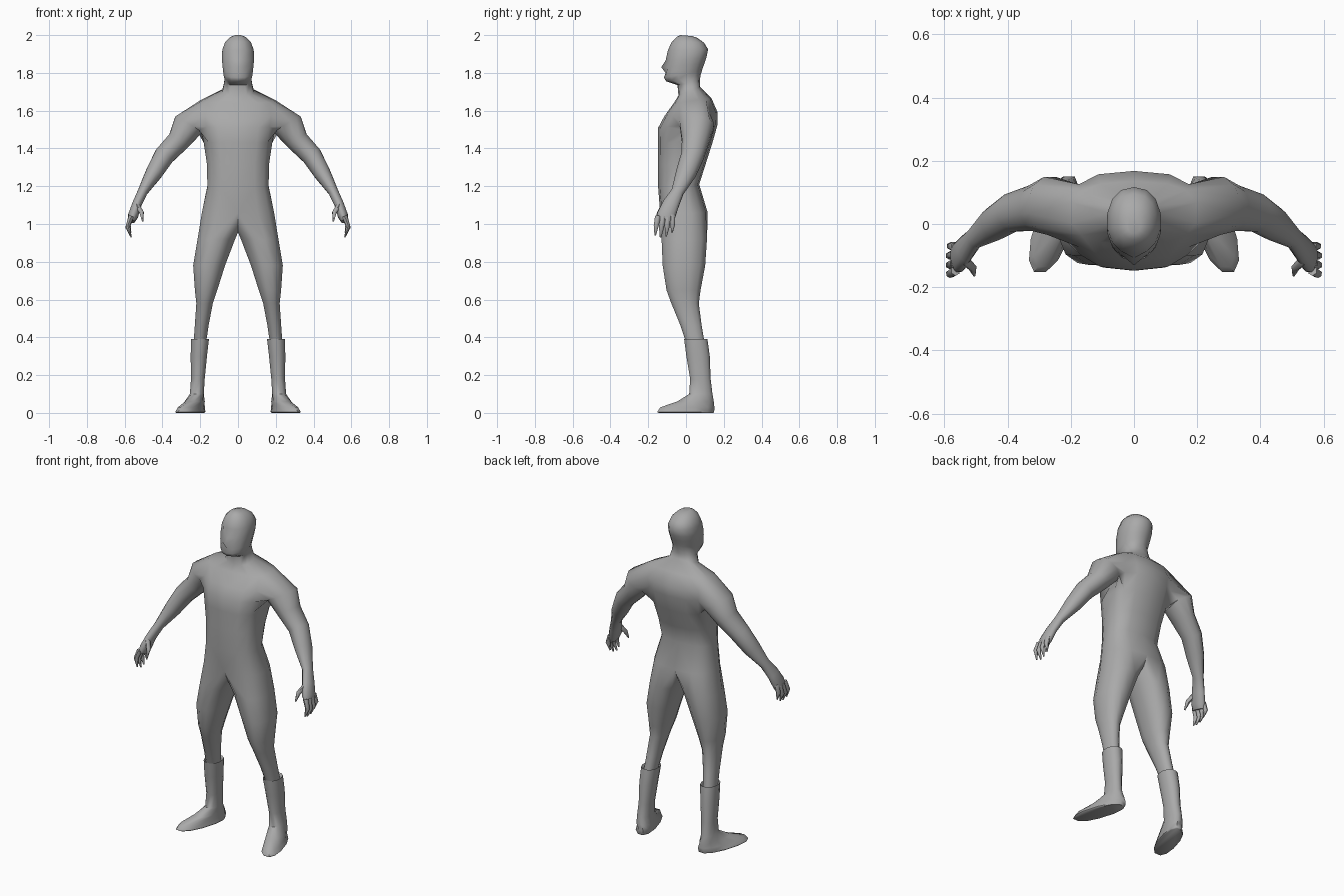
import bpy, bmesh
from math import sin, cos, pi, radians, copysign
from mathutils import Vector

old = bpy.data.objects.get("Cube")
if old:
    bpy.data.objects.remove(old)

GREY = (0.4, 0.4, 0.4, 1)
mat = bpy.data.materials.new("plain_grey")
mat.use_nodes = True
mat.diffuse_color = GREY
mat.node_tree.nodes["Principled BSDF"].inputs["Base Color"].default_value = GREY


def soft(v, p):
    """Squarer version of a sine or cosine."""
    return copysign(abs(v) ** p, v) if abs(v) > 1e-6 else 0.0


def half_ring(bm, zf, zb, w, yf, yb, p=0.75):
    """Half outline from front centre round +x to back centre."""
    ring = []
    for k in range(8):
        a = k * pi / 7
        t = (1 - soft(cos(a), p)) / 2
        ring.append(bm.verts.new((w * soft(sin(a), p), yf + (yb - yf) * t, zf + (zb - zf) * t)))
    return ring


def leg_ring(bm, z, x0, x1, yf, yb, splay=0, p=0.9):
    """Level outline between four limits, sheared outward toward the toe."""
    ring = []
    for k in range(12):
        a = pi / 2 + (k - 3.5) * pi / 6
        dy = -(yb - yf) / 2 * soft(cos(a), p)
        x = (x0 + x1) / 2 + (x1 - x0) / 2 * soft(sin(a), p) - splay * dy
        ring.append(bm.verts.new((x, (yf + yb) / 2 + dy, z)))
    return ring


def limb_rings(bm, stations, sides=12):
    """Rings square to a path; each station is x, y, z, depth, width."""
    pts = [Vector(s[:3]) for s in stations]
    rings = []
    for i, s in enumerate(stations):
        t = (pts[min(i + 1, len(pts) - 1)] - pts[max(i - 1, 0)]).normalized()
        u = Vector((0, 1, 0))
        u = (u - t * u.dot(t)).normalized()
        v = t.cross(u)
        angles = [(j - 1.5) * 2 * pi / sides for j in range(sides)]
        rings.append([bm.verts.new(pts[i] - v * s[4] * cos(a) + u * s[3] * sin(a)) for a in angles])
    return rings


def bridge(bm, rings, closed=True, skip=()):
    for r in range(len(rings) - 1):
        a, b = rings[r], rings[r + 1]
        n = len(a)
        for k in range(n if closed else n - 1):
            if (r, k) not in skip:
                m = (k + 1) % n
                bm.faces.new((a[k], a[m], b[m], b[k]))


def finish(bm, name, angle=60):
    """Mirror to the other side and make the object."""
    bmesh.ops.mirror(bm, geom=bm.verts[:] + bm.edges[:] + bm.faces[:], axis='X', merge_dist=0.0005)
    bmesh.ops.recalc_face_normals(bm, faces=bm.faces[:])
    mesh = bpy.data.meshes.new(name)
    bm.to_mesh(mesh)
    bm.free()
    mesh.materials.append(mat)
    obj = bpy.data.objects.new(name, mesh)
    bpy.context.collection.objects.link(obj)
    bpy.ops.object.select_all(action='DESELECT')
    obj.select_set(True)
    bpy.context.view_layer.objects.active = obj
    bpy.ops.object.shade_smooth_by_angle(angle=radians(angle))


# Body: torso and head rows (front z, back z, half width, front y, back y)
bm = bmesh.new()
torso = [
    (1.06, 1.06, .195, -.137, .115), (1.19, 1.21, .165, -.147, .07),
    (1.32, 1.32, .168, -.148, .105), (1.43, 1.43, .185, -.148, .14),
    (1.51, 1.53, .2, -.147, .168), (1.57, 1.59, .21, -.115, .168),
    (1.64, 1.665, .2, -.065, .135), (1.68, 1.725, .085, -.04, .075)]
head = [
    (1.735, 1.76, .075, -.045, .073), (1.755, 1.79, .073, -.105, .078),
    (1.775, 1.81, .078, -.117, .084), (1.8, 1.83, .081, -.112, .09),
    (1.83, 1.85, .084, -.113, .098), (1.865, 1.88, .087, -.108, .108),
    (1.92, 1.925, .085, -.096, .117), (1.965, 1.96, .07, -.075, .095),
    (1.99, 1.985, .045, -.05, .06), (2.0, 1.995, .022, -.03, .03)]
rows = [half_ring(bm, *r) for r in torso] + [half_ring(bm, *r, p=0.9) for r in head]
arm_hole = {(r, k) for r in (3, 4, 5) for k in (2, 3, 4)}
bridge(bm, rows, closed=False, skip=arm_hole)
bm.faces.new(rows[-1])

# Face: nose tip, lips and eye hollows
rows[12][0].co.y -= .018
rows[11][0].co.y += .004
rows[13][1].co.y += .012
rows[12][1].co.y += .006

# Legs, branching from the hip row round the crotch
crotch = [bm.verts.new((0, y, z)) for y, z in ((.085, 1.0), (.03, .96), (-.035, .955), (-.1, .985))]
legs = [
    (.92, .012, .217, -.133, .115), (.78, .066, .24, -.127, .105),
    (.65, .108, .23, -.106, .08), (.58, .132, .222, -.08, .07),
    (.46, .155, .23, -.03, .085), (.37, .168, .236, 0, .1)]
bridge(bm, [rows[0] + crotch] + [leg_ring(bm, *s) for s in legs])

# Arms, branching from the opening in the side of the chest
hole = rows[3][2:6] + [rows[4][5], rows[5][5]] + rows[6][5:1:-1] + [rows[5][2], rows[4][2]]
arm = [
    (.262, .058, 1.525, .095, .085), (.315, .05, 1.44, .075, .062),
    (.39, .035, 1.362, .062, .056), (.445, 0, 1.27, .055, .046),
    (.505, -.045, 1.17, .034, .027), (.535, -.08, 1.105, .045, .026),
    (.555, -.105, 1.045, .05, .028), (.563, -.112, 1.015, .044, .018)]
arm_rings = limb_rings(bm, arm)
bridge(bm, [hole] + arm_rings)
bm.faces.new(arm_rings[-1])
finish(bm, "body")

# Boots
bm = bmesh.new()
boot = [
    (.37, .17, .234, .005, .098), (.392, .152, .25, -.012, .115),
    (.3, .163, .252, .0, .128), (.18, .175, .25, .02, .132),
    (.1, .18, .256, .015, .142), (.06, .18, .278, -.05, .15, .2),
    (.03, .193, .3, -.14, .155, .3), (.005, .19, .315, -.157, .154, .3),
    (0, .195, .31, -.15, .15, .3)]
rings = [leg_ring(bm, *s) for s in boot]
bridge(bm, rings)
bm.faces.new(rings[0])
bm.faces.new(rings[-1])
finish(bm, "boots", 50)

# Fingers and thumbs: base, knuckle, tip
bm = bmesh.new()
fingers = [
    ((.565, -.148, 1.04), (.583, -.158, .99), (.57, -.163, .94)),
    ((.567, -.122, 1.035), (.584, -.13, .98), (.565, -.135, .93)),
    ((.567, -.097, 1.035), (.584, -.1, .985), (.567, -.105, .935)),
    ((.565, -.073, 1.045), (.58, -.07, 1.0), (.568, -.074, .955)),
    ((.535, -.115, 1.1), (.51, -.14, 1.06), (.505, -.163, 1.015))]
for path in fingers:
    rings = limb_rings(bm, [(*p, r, r) for p, r in zip(path, (.016, .013, .004))], 6)
    bridge(bm, rings)
    bm.faces.new(rings[0])
    bm.faces.new(rings[-1])
finish(bm, "fingers")
